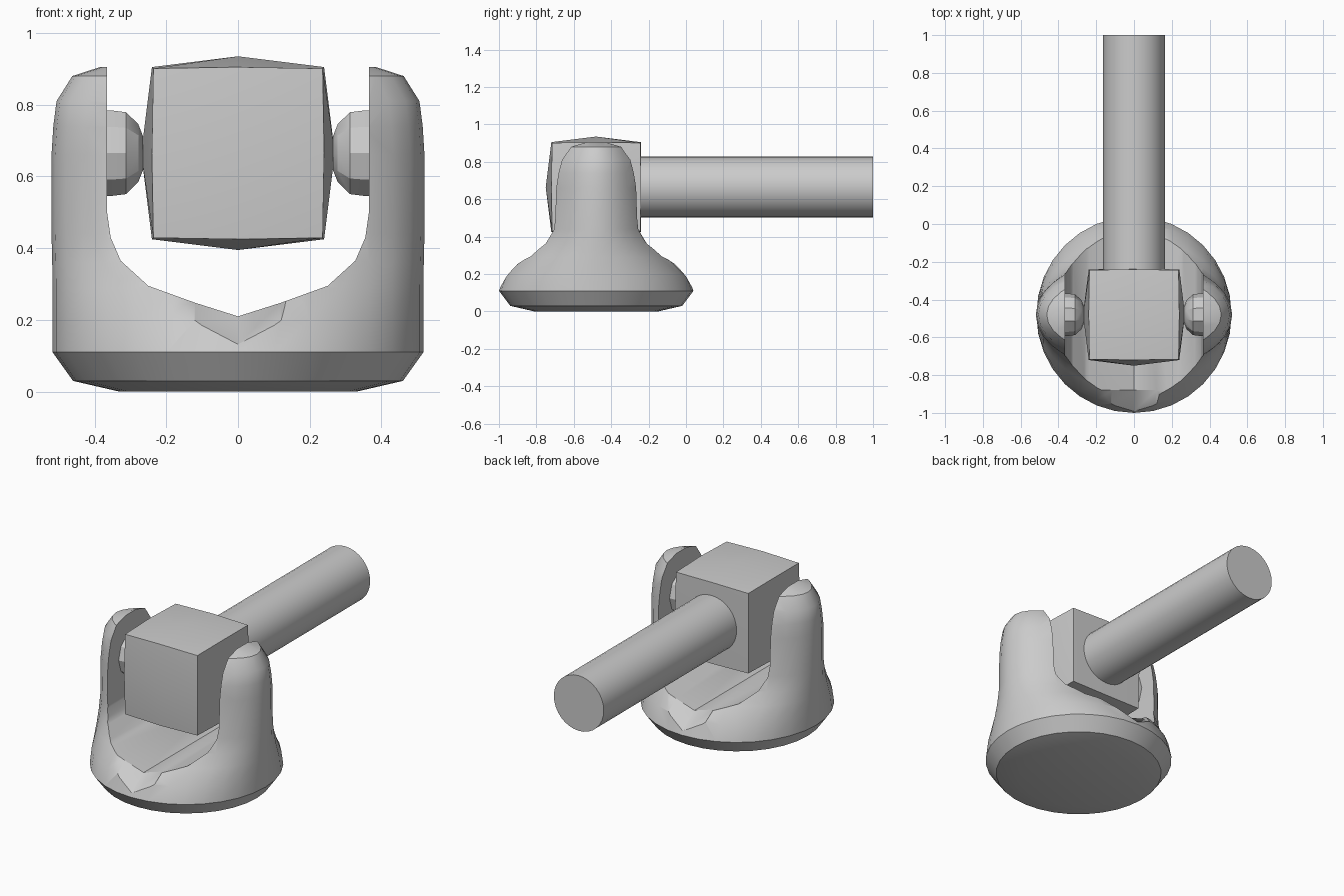
import bpy, bmesh, math
from mathutils import Matrix, Vector

cube = bpy.data.objects.get("Cube")
if cube:
    bpy.data.objects.remove(cube, do_unlink=True)

CY, CZ = -0.48, 0.665  # pivot centre

grey = bpy.data.materials.new("plain grey")
grey.use_nodes = True
grey.diffuse_color = (0.6, 0.6, 0.6, 1)
grey.node_tree.nodes["Principled BSDF"].inputs["Base Color"].default_value = (0.6, 0.6, 0.6, 1)


def make(name, bm):
    bmesh.ops.recalc_face_normals(bm, faces=bm.faces)
    mesh = bpy.data.meshes.new(name)
    bm.to_mesh(mesh)
    bm.free()
    mesh.materials.append(grey)
    ob = bpy.data.objects.new(name, mesh)
    bpy.context.collection.objects.link(ob)
    return ob


def activate(ob):
    bpy.ops.object.select_all(action='DESELECT')
    ob.select_set(True)
    bpy.context.view_layer.objects.active = ob


def smooth(ob, degrees=32):
    activate(ob)
    bpy.ops.object.shade_smooth_by_angle(angle=math.radians(degrees))


def loft(name, sections):
    """Skin closed sections of equal length and cap both ends."""
    bm = bmesh.new()
    loops = [[bm.verts.new(p) for p in s] for s in sections]
    n = len(loops[0])
    for a, b in zip(loops, loops[1:]):
        for i in range(n):
            j = (i + 1) % n
            bm.faces.new((a[i], a[j], b[j], b[i]))
    bm.faces.new(loops[0])
    bm.faces.new(loops[-1])
    return make(name, bm)


def ring(z, rx, ry, n=32):
    angles = [2 * math.pi * i / n for i in range(n)]
    return [(rx * math.cos(a), CY + ry * math.sin(a), z) for a in angles]


# Yoke: round foot that narrows into two upright arms
yoke = loft("yoke", [ring(*r) for r in (
    (0, .33, .33), (.03, .46, .46), (.11, .517, .52), (.2, .517, .485),
    (.29, .517, .405), (.36, .518, .352), (.44, .52, .31), (.66, .52, .3),
    (.74, .515, .285), (.81, .506, .265), (.88, .462, .22), (.905, .385, .15))])

# Channel between the arms, dipping at the front and back rims
half = [(.365, 1.1), (.365, .5), (.355, .43), (.327, .365),
        (.25, .295), (.12, .248)]


def channel(offset, dip):
    right = [(x, z - (dip if x < .2 else 0)) for x, z in half]
    outline = right + [(0, .21 - dip)] + [(-x, z) for x, z in reversed(right)]
    return [(x, CY + offset, z) for x, z in outline]


cutter = loft("channel_cutter", [channel(*c) for c in
                                 ((-.6, .14), (-.4, 0), (.4, 0), (.6, .14))])
cutter.hide_render = True
cut = yoke.modifiers.new("channel", 'BOOLEAN')
cut.operation = 'DIFFERENCE'
cut.solver = 'EXACT'
cut.object = cutter
activate(yoke)
bpy.ops.object.modifier_apply(modifier=cut.name)
bpy.data.objects.remove(cutter, do_unlink=True)
smooth(yoke)

# Head block: cube with gently bulged faces
bm = bmesh.new()
bmesh.ops.create_cube(bm, size=2)
bmesh.ops.subdivide_edges(bm, edges=bm.edges, cuts=1, use_grid_fill=True)
for v in bm.verts:
    outer = sum(abs(c) > .5 for c in v.co)
    v.co *= {3: .236, 2: .24, 1: .27}[outer]
    if outer == 1 and v.co.y > .2:
        v.co.y = .242
bmesh.ops.translate(bm, verts=bm.verts, vec=(0, CY, CZ))
smooth(make("head_block", bm))

# Shaft running backwards from the head
bm = bmesh.new()
bmesh.ops.create_cone(bm, cap_ends=True, segments=32, radius1=.163, radius2=.163, depth=1.25,
                      matrix=Matrix.Translation((0, .375, CZ)) @ Matrix.Rotation(math.pi / 2, 4, 'X'))
smooth(make("shaft", bm))

# Faceted pivot buttons between head and arms
for name, side in (("left_pivot", 1), ("right_pivot", -1)):
    sections = []
    for x, r in ((.265, .05), (.278, .085), (.312, .12), (.35, .125), (.4, .125)):
        sections.append([(side * x, CY + r * .9 * math.cos(a), CZ + r * math.sin(a))
                         for a in (math.pi * i / 5 for i in range(10))])
    smooth(loft(name, sections), 25)
